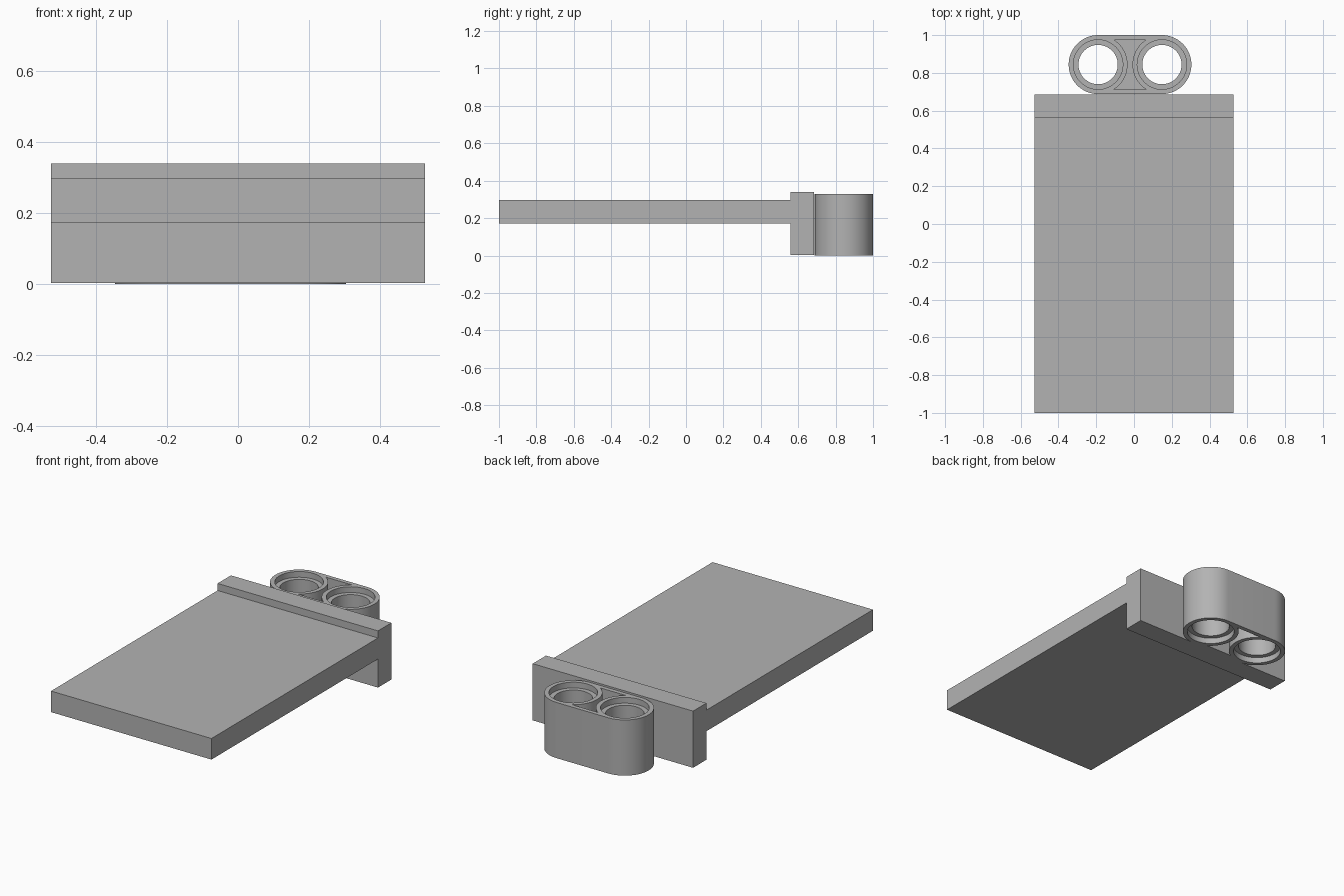
import bpy, bmesh
from math import cos, sin, pi, asin

cube = bpy.data.objects.get("Cube")
if cube:
    bpy.data.objects.remove(cube)

grey = bpy.data.materials.new("plain grey")
grey.use_nodes = True
colour = (0.45, 0.45, 0.45, 1)
grey.diffuse_color = colour
grey.node_tree.nodes["Principled BSDF"].inputs["Base Color"].default_value = colour

# Link beam dimensions
CX, CY = -0.021, 0.844
HALF_PITCH, R = 0.169, 0.156
BORE, RECESS, RECESS_DEPTH = 0.104, 0.131, 0.034
HEIGHT, WEB, SEGS = 0.33, 0.07, 64


def prism(name, outline, axis, lo, hi):
    """Extrude a flat outline along x or z."""
    bm = bmesh.new()
    place = (lambda a, b: (lo, a, b)) if axis == "x" else (lambda a, b: (a, b, lo))
    face = bm.faces.new([bm.verts.new(place(a, b)) for a, b in outline])
    ext = bmesh.ops.extrude_face_region(bm, geom=[face])
    verts = [v for v in ext["geom"] if isinstance(v, bmesh.types.BMVert)]
    depth = hi - lo
    bmesh.ops.translate(bm, verts=verts, vec=(depth, 0, 0) if axis == "x" else (0, 0, depth))
    bmesh.ops.recalc_face_normals(bm, faces=bm.faces)
    mesh = bpy.data.meshes.new(name)
    bm.to_mesh(mesh)
    bm.free()
    mesh.materials.append(grey)
    obj = bpy.data.objects.new(name, mesh)
    bpy.context.collection.objects.link(obj)
    return obj


def arc(x, radius, start, end, n):
    return [(x + radius * cos(start + (end - start) * i / n),
             CY + radius * sin(start + (end - start) * i / n)) for i in range(n + 1)]


def cut(target, outline, lo, hi):
    cutter = prism("cutter", outline, "z", lo, hi)
    cutter.hide_render = True
    mod = target.modifiers.new("cut", "BOOLEAN")
    mod.operation, mod.solver, mod.object = "DIFFERENCE", "EXACT", cutter
    bpy.context.view_layer.objects.active = target
    bpy.ops.object.modifier_apply(modifier=mod.name)
    bpy.data.objects.remove(cutter)


# Flat plate and the taller cross bar at its back
prism("plate", [(-1, 0.172), (0.56, 0.172), (0.56, 0.297), (-1, 0.297)], "x", -0.526, 0.526)
prism("cross_bar", [(0.56, 0.003), (0.685, 0.003), (0.685, 0.339), (0.56, 0.339)], "x", -0.526, 0.526)

# Rounded link beam
left, right = CX + HALF_PITCH, CX - HALF_PITCH
beam = prism("link_beam", arc(left, R, -pi / 2, pi / 2, SEGS // 2)
             + arc(right, R, pi / 2, 3 * pi / 2, SEGS // 2), "z", 0, HEIGHT)

# Through holes with a wider recess at each end
for x in (left, right):
    for radius, lo, hi in ((BORE, -0.1, HEIGHT + 0.1),
                           (RECESS, -0.1, RECESS_DEPTH),
                           (RECESS, HEIGHT - RECESS_DEPTH, HEIGHT + 0.1)):
        cut(beam, arc(x, radius, 0, 2 * pi, SEGS)[:-1], lo, hi)

# Pockets between the round bosses, leaving a web in the middle
a = asin(RECESS / R)
pocket = arc(right, R, -a, a, 20) + arc(left, R, pi - a, pi + a, 20)
cut(beam, pocket, -0.1, (HEIGHT - WEB) / 2)
cut(beam, pocket, (HEIGHT + WEB) / 2, HEIGHT + 0.1)

bpy.ops.object.select_all(action="DESELECT")
beam.select_set(True)
bpy.context.view_layer.objects.active = beam
bpy.ops.object.shade_smooth_by_angle(angle=pi / 6)
